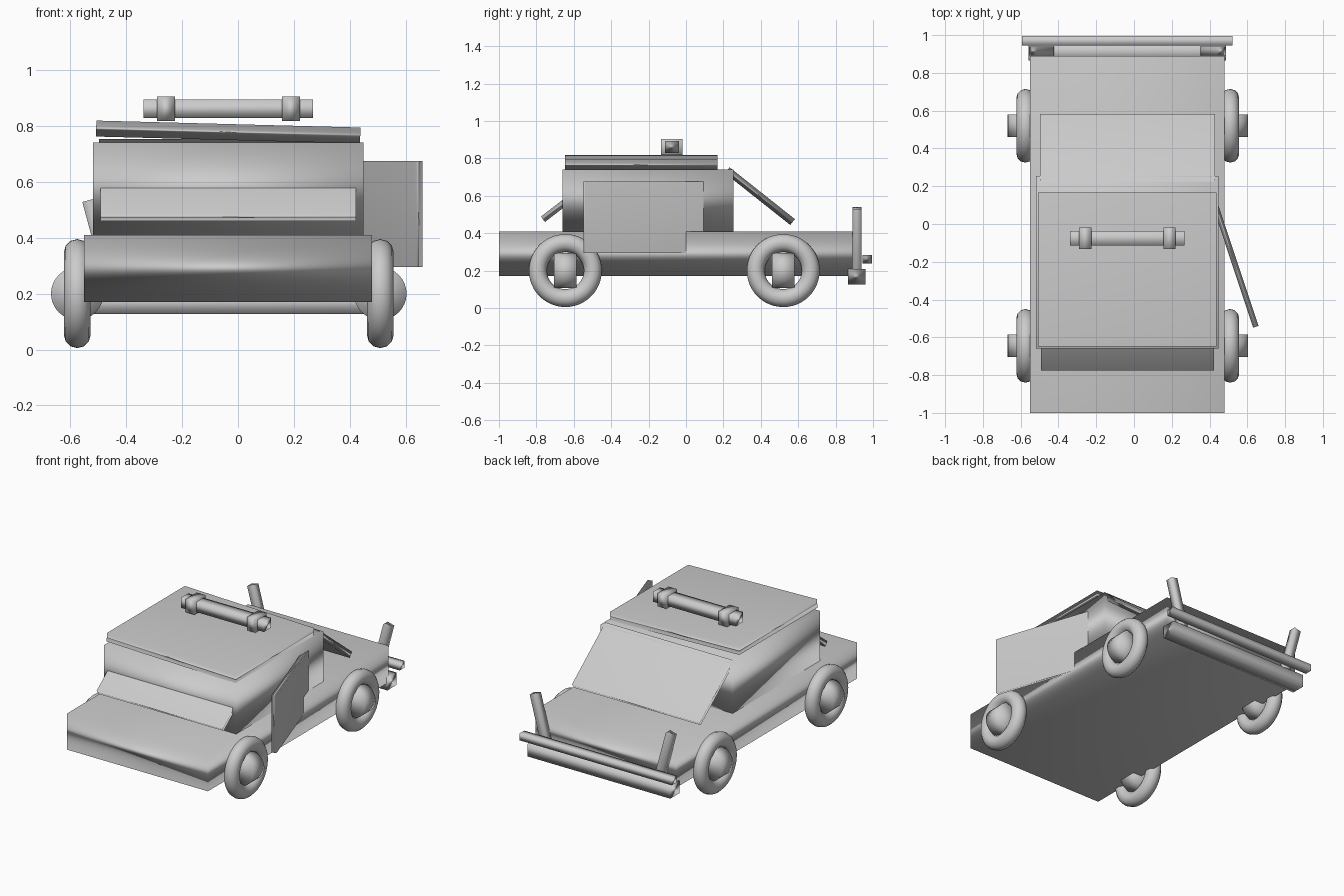
import bpy
from math import radians, pi

cube = bpy.data.objects.get("Cube")
if cube:
    bpy.data.objects.remove(cube, do_unlink=True)

MID = -0.035  # the vehicle's centre line in x


def finish(name):
    obj = bpy.context.object
    obj.name = name
    bpy.ops.object.shade_smooth()
    return obj


def box(name, centre, size, rotation=(0, 0, 0)):
    bpy.ops.mesh.primitive_cube_add(size=1, location=centre, rotation=rotation)
    obj = finish(name)
    obj.scale = size
    return obj


# Main shell
box("body", (MID, -0.055, 0.29), (1.03, 1.89, 0.24))
box("cabin", (MID, -0.203, 0.575), (0.967, 0.913, 0.33))
box("roof", (MID, -0.24, 0.778), (0.945, 0.815, 0.057), (0, radians(1.5), 0))

# Sloping glass panels, partly sunk into the cabin
box("rear_window", (MID, 0.395, 0.598), (0.925, 0.446, 0.04),
    (radians(-38.4), 0, 0))
box("front_window", (MID, -0.646, 0.566), (0.915, 0.3, 0.036),
    (radians(37.7), 0, 0))

# Door standing ajar
box("open_door", (0.519, -0.165, 0.485), (0.03, 0.8, 0.38),
    (0, 0, radians(18.4)))

# Roof light bar with two clamps
box("light_bar", (MID, -0.075, 0.861), (0.607, 0.076, 0.065))
for side, x in (("left", 0.189), ("right", -0.258)):
    box("light_clamp_" + side, (x, -0.075, 0.861), (0.064, 0.115, 0.087))

# Rear bumper bars and outward leaning posts
box("lower_bumper", (MID, 0.913, 0.168), (1.045, 0.094, 0.083))
box("upper_bumper", (MID, 0.97, 0.26), (1.115, 0.05, 0.045))
for side, s in (("left", 1), ("right", -1)):
    box("bumper_post_" + side, (MID + s * 0.455, 0.915, 0.375),
        (0.05, 0.048, 0.33), (0, s * radians(15), 0))

# Wheels: ring tyres around drum hubs
for end, y in (("front", -0.645), ("rear", 0.52)):
    for side, s in (("left", 1), ("right", -1)):
        place = (-0.033 + s * 0.542, y, 0.2)
        bpy.ops.mesh.primitive_torus_add(
            location=place, rotation=(0, pi / 2, 0), major_radius=0.147,
            minor_radius=0.048, major_segments=48, minor_segments=12)
        finish(f"tyre_{end}_{side}")
        bpy.ops.mesh.primitive_cylinder_add(
            vertices=32, radius=0.094, depth=0.12, location=place,
            rotation=(pi / 2, 0, 0))
        finish(f"hub_{end}_{side}")
